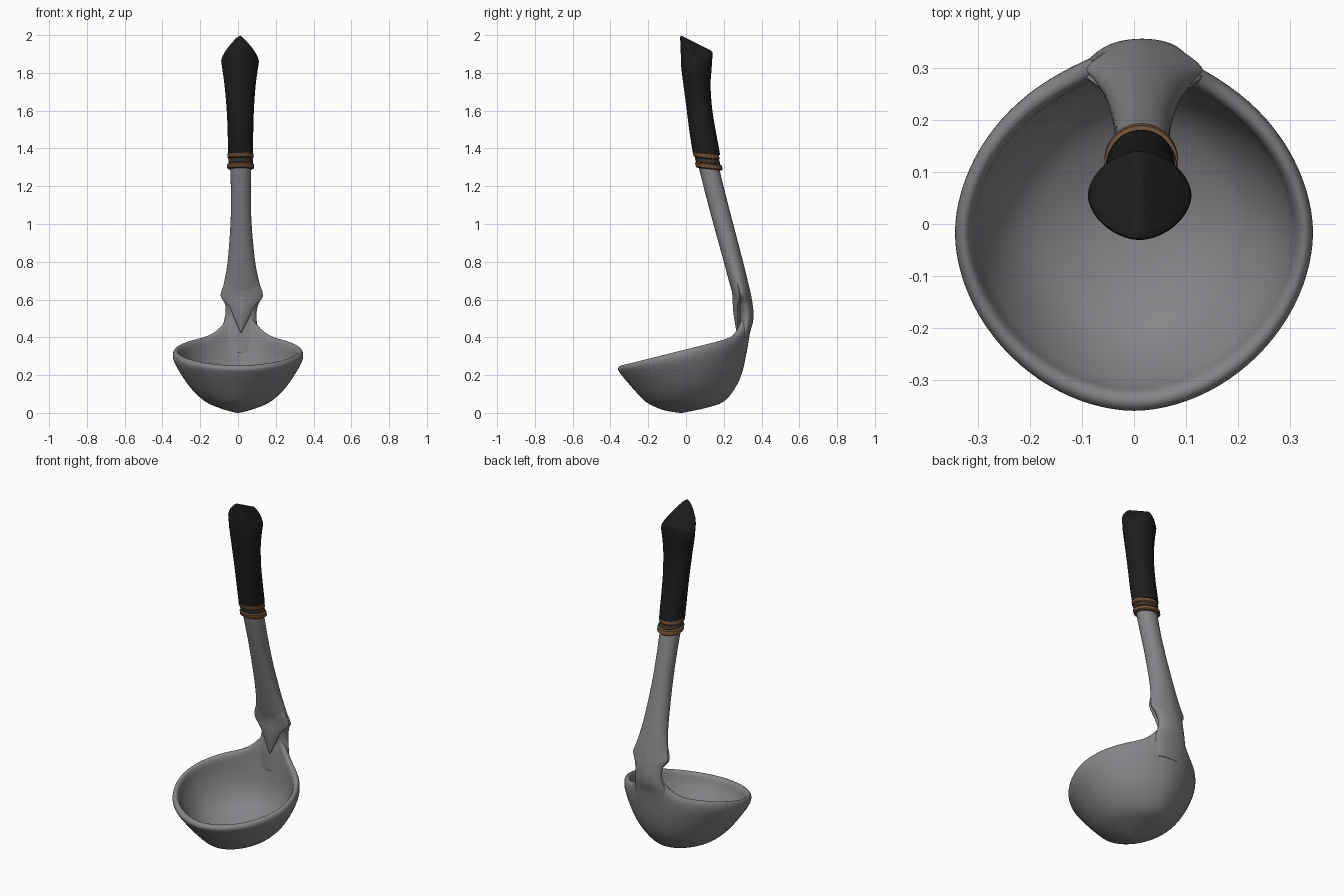
import bpy, bmesh, math

if "Cube" in bpy.data.objects:
    bpy.data.objects.remove(bpy.data.objects["Cube"])


def material(name, rgb):
    m = bpy.data.materials.new(name)
    m.diffuse_color = (*rgb, 1)
    m.use_nodes = True
    m.node_tree.nodes["Principled BSDF"].inputs["Base Color"].default_value = m.diffuse_color
    return m


STEEL = material("steel", (0.235, 0.235, 0.25))
BLACK = material("black", (0.012, 0.012, 0.012))
BROWN = material("brown", (0.15, 0.08, 0.04))
DARK = material("dark_brown", (0.055, 0.04, 0.028))


def smooth_rows(rows, steps):
    """Catmull-Rom interpolation through parameter rows."""
    out = []
    for i in range(len(rows) - 1):
        p = [rows[max(i - 1, 0)], rows[i], rows[i + 1], rows[min(i + 2, len(rows) - 1)]]
        for k in range(steps):
            t = k / steps
            out.append([0.5 * (2 * b + (c - a) * t + (2 * a - 5 * b + 4 * c - d) * t * t
                               + (3 * b - a - 3 * c + d) * t ** 3) for a, b, c, d in zip(*p)])
    return out + [list(rows[-1])]


def oval(i, n, e):
    """Unit superellipse point."""
    a = 2 * math.pi * i / n
    f = lambda v: math.copysign(abs(v) ** (2 / e), v)
    return f(math.cos(a)), f(math.sin(a))


def skin(name, rings, mat, angle=40):
    """Bridge rings of points and close both ends."""
    bm = bmesh.new()
    loops = [[bm.verts.new(p) for p in r] for r in rings]
    n = len(loops[0])
    for a, b in zip(loops, loops[1:]):
        for i in range(n):
            bm.faces.new((a[i], a[(i + 1) % n], b[(i + 1) % n], b[i]))
    bm.faces.new(loops[0][::-1])
    bm.faces.new(loops[-1])
    bmesh.ops.recalc_face_normals(bm, faces=bm.faces[:])
    me = bpy.data.meshes.new(name)
    bm.to_mesh(me)
    bm.free()
    me.materials.append(mat)
    ob = bpy.data.objects.new(name, me)
    bpy.context.collection.objects.link(ob)
    bpy.ops.object.select_all(action='DESELECT')
    ob.select_set(True)
    bpy.context.view_layer.objects.active = ob
    bpy.ops.object.shade_smooth_by_angle(angle=math.radians(angle))
    return ob


def section(row, n=40, slope=0.0):
    """Upright section: z, centre x, half width, front y, back y, roundness."""
    z, cx, hw, y0, y1, e = row
    ring = []
    for i in range(n):
        c, s = oval(i, n, e)
        ring.append((cx + hw * c, (y0 + y1) / 2 + (y1 - y0) / 2 * s, z + slope * s))
    return ring


# Bowl: front y, back y, half width, front z, back z, back lift
bowl_rows = [
    (-.035, -.02, .006, 0, 0, 0),
    (-.12, .10, .08, .015, .025, 0),
    (-.20, .20, .165, .05, .06, 0),
    (-.245, .265, .235, .09, .14, 0),
    (-.295, .302, .29, .145, .23, 0),
    (-.345, .322, .336, .205, .33, .3),
    (-.36, .325, .345, .232, .385, .9),
    (-.347, .312, .334, .25, .412, 1),
    (-.325, .285, .316, .243, .395, 1),
    (-.305, .28, .30, .20, .30, .25),
    (-.255, .262, .26, .13, .20, 0),
    (-.20, .205, .20, .085, .115, 0),
    (-.11, .09, .10, .05, .055, 0),
    (-.03, -.02, .005, .04, .04, 0),
]
rings = []
for yf, yb, w, zf, zb, lift in smooth_rows(bowl_rows, 4):
    ring, mid = [], (yf + yb) / 2
    for i in range(96):
        c, s = oval(i, 96, 1.87)
        x, y = w * c, mid + (yb - yf) / 2 * s
        z = zf + (zb - zf) * (s + 1) / 2
        # rim sweeps up into the neck
        g = lift * math.exp(-((x - .01) / .1) ** 2) if s > 0 else 0
        ring.append((x, y + .022 * g, z + .13 * g))
    rings.append(ring)
skin("bowl", rings, STEEL, 60)

# Neck and shaft in one sweep, flaring to two ears
shaft_rows = [
    (.32, .01, .085, .275, .322, 2),
    (.42, .01, .10, .28, .338, 2),
    (.48, .012, .088, .285, .354, 2),
    (.53, .016, .082, .285, .357, 2),
    (.58, .02, .09, .272, .352, 1.8),
    (.62, .02, .112, .252, .345, 1.5),
    (.67, .02, .098, .235, .334, 1.7),
    (.80, .018, .073, .20, .302, 2),
    (1.0, .016, .056, .145, .25, 2.1),
    (1.15, .016, .053, .105, .211, 2.1),
    (1.31, .014, .056, .065, .172, 2.1),
]
skin("shaft", [section(r) for r in smooth_rows(shaft_rows, 5)], STEEL)

# Pointed shield on the front of the neck
shield_rows = [
    (.425, .016, .003, .268, .276, 1.4),
    (.50, .018, .038, .255, .292, 1.4),
    (.56, .02, .066, .248, .30, 1.4),
    (.62, .02, .112, .246, .32, 1.4),
    (.70, .02, .085, .232, .30, 1.7),
]
skin("neck_shield", [section(r) for r in smooth_rows(shield_rows, 4)], STEEL)

# Collar: two brown rings with a dark band between them
for name, z0, z1, out, mat in (("collar_lower_ring", 1.29, 1.322, .004, BROWN),
                               ("collar_band", 1.318, 1.35, -.002, DARK),
                               ("collar_upper_ring", 1.345, 1.378, .002, BROWN)):
    prof = [(z0, -.008), (z0 + .006, 0), (z1 - .006, 0), (z1, -.008)]
    skin(name, [section((z, .014, .067 + out + o, .115 - .25 * (z - 1.33) - .067 - out - o,
                         .115 - .25 * (z - 1.33) + .067 + out + o, 2), slope=-.007)
                for z, o in prof], mat)

# Grip, swelling towards a slanted, ridged end
grip_rows = [
    (1.37, .013, .066, .036, .181, 2.1),
    (1.42, .013, .067, .028, .172, 2.1),
    (1.50, .013, .068, .016, .157, 2.1),
    (1.62, .012, .073, .001, .138, 2.05),
    (1.74, .011, .083, -.015, .13, 1.95),
    (1.82, .011, .094, -.025, .135, 1.85),
]
rings = [section(r, slope=-.006) for r in smooth_rows(grip_rows, 4)]


def cap_z(x, y):
    return 2.0 - .5 * max(y + .03, 0) - .92 * math.sqrt((x - .01) ** 2 + .0001) + .009


rim = section((0, .011, .1, -.031, .141, 1.8))
for k, drop in ((1, .012), (.97, .003), (.9, 0), (.6, 0), (.3, 0), (.03, 0)):
    ring = []
    for x, y, _ in rim:
        px, py = .011 + (x - .011) * k, .05 + (y - .05) * k
        ring.append((px, py, cap_z(px, py) - drop))
    rings.append(ring)
skin("grip", rings, BLACK, 35)
